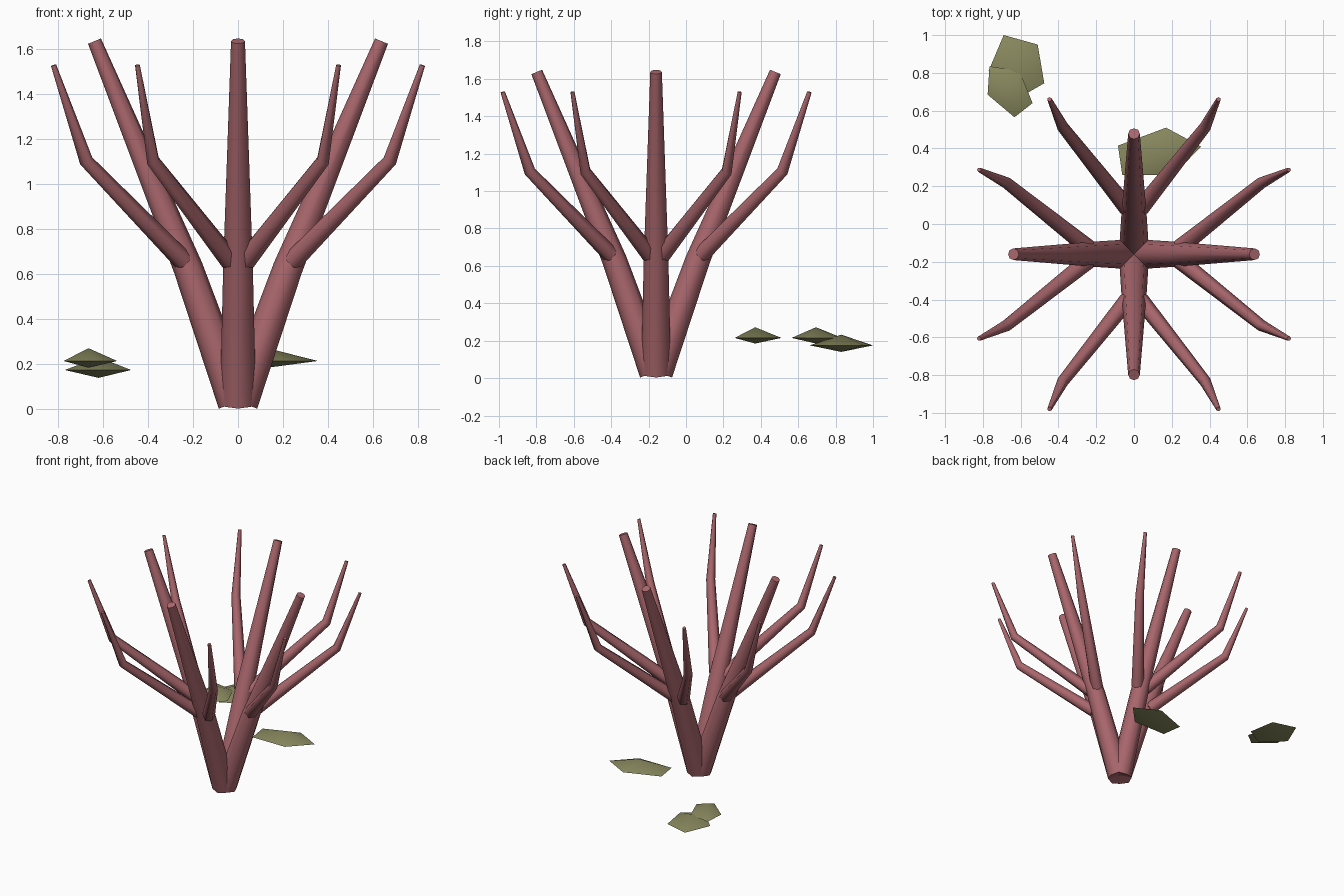
import bpy, bmesh, math
from mathutils import Vector, Matrix

cube = bpy.data.objects.get("Cube")
if cube:
    bpy.data.objects.remove(cube)


def material(name, rgb):
    mat = bpy.data.materials.new(name)
    mat.use_nodes = True
    mat.diffuse_color = (*rgb, 1)
    mat.node_tree.nodes["Principled BSDF"].inputs["Base Color"].default_value = (*rgb, 1)
    return mat


bark = material("dusty red bark", (0.40, 0.135, 0.152))
moss = material("olive green", (0.25, 0.25, 0.115))


def finish(name, bm, mat):
    bmesh.ops.recalc_face_normals(bm, faces=bm.faces)
    mesh = bpy.data.meshes.new(name)
    bm.to_mesh(mesh)
    bm.free()
    mesh.materials.append(mat)
    obj = bpy.data.objects.new(name, mesh)
    bpy.context.collection.objects.link(obj)
    bpy.ops.object.select_all(action='DESELECT')
    obj.select_set(True)
    bpy.context.view_layer.objects.active = obj
    bpy.ops.object.shade_smooth_by_angle(angle=math.radians(62))
    return obj


def tube(name, path, radii, sides, matrix):
    """Tapered closed tube along a bent path."""
    bm = bmesh.new()
    pts = [Vector(p) for p in path]
    rings = []
    for i, (p, r) in enumerate(zip(pts, radii)):
        n = Vector()
        if i:
            n += (p - pts[i - 1]).normalized()
        if i < len(pts) - 1:
            n += (pts[i + 1] - p).normalized()
        n.normalize()
        u = n.cross(Vector((0, 0, 1))).normalized()
        v = n.cross(u)
        angles = [2 * math.pi * k / sides for k in range(sides)]
        rings.append([bm.verts.new(p + r * (math.cos(a) * u + math.sin(a) * v)) for a in angles])
    for a, b in zip(rings, rings[1:]):
        for k in range(sides):
            j = (k + 1) % sides
            bm.faces.new((a[k], a[j], b[j], b[k]))
    bm.faces.new(rings[0])
    bm.faces.new(rings[-1])
    bm.transform(matrix)
    finish(name, bm, bark)


def leaf_pad(name, outline, rim, peak, top, bottom):
    """Flat double pyramid over a five-sided outline."""
    bm = bmesh.new()
    ring = [bm.verts.new((x, y, rim)) for x, y in outline]
    high = bm.verts.new((*peak, top))
    low = bm.verts.new((*peak, bottom))
    for a, b in zip(ring, ring[1:] + ring[:1]):
        bm.faces.new((a, b, high))
        bm.faces.new((b, a, low))
    finish(name, bm, moss)


# Four leaning stems, each with a mirrored pair of bent twigs
for q, side in enumerate(("left", "back", "right", "front")):
    place = Matrix.Translation((0, -0.16, 0)) @ Matrix.Rotation(q * math.pi / 2, 4, 'Z')
    tube(side + "_stem", [(0.01, 0, 0.03), (0.222, 0, 0.63), (0.638, 0, 1.637)],
         (0.08, 0.066, 0.031), 8, place)
    for s, end in ((1, "a"), (-1, "b")):
        tube(f"{side}_twig_{end}",
             [(0.243, s * 0.035, 0.66), (0.675, s * 0.378, 1.105), (0.82, s * 0.447, 1.53)],
             (0.045, 0.031, 0.012), 6, place)

# Floating leaf pads behind the stems
leaf_pad("near_leaf_pad", [(-0.085, 0.415), (0.17, 0.51), (0.355, 0.41), (0.21, 0.26), (-0.062, 0.26)],
         0.215, (0.13, 0.37), 0.272, 0.185)
leaf_pad("low_leaf_pad", [(-0.69, 1.0), (-0.51, 0.95), (-0.475, 0.745), (-0.62, 0.662), (-0.77, 0.81)],
         0.175, (-0.62, 0.83), 0.232, 0.14)
leaf_pad("high_leaf_pad", [(-0.765, 0.835), (-0.605, 0.81), (-0.537, 0.64), (-0.633, 0.565), (-0.775, 0.685)],
         0.215, (-0.665, 0.695), 0.272, 0.185)
